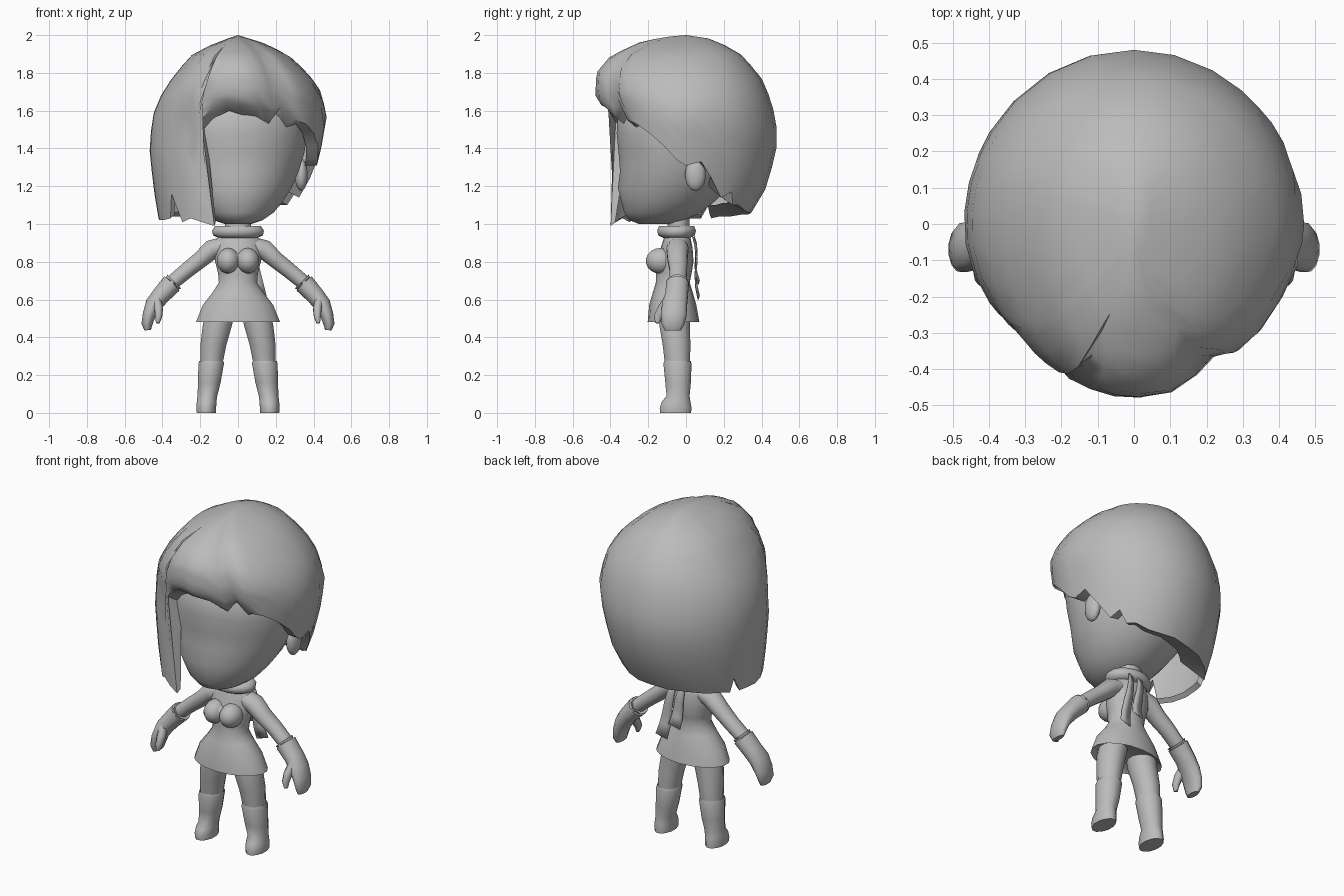
import bpy, bmesh, math
from mathutils import Vector

grey = bpy.data.materials.new("plain_grey")
grey.diffuse_color = (0.5, 0.5, 0.5, 1)


def finish(name, bm, angle=50):
    me = bpy.data.meshes.new(name)
    bmesh.ops.recalc_face_normals(bm, faces=bm.faces)
    bm.to_mesh(me)
    bm.free()
    ob = bpy.data.objects.new(name, me)
    bpy.context.collection.objects.link(ob)
    me.materials.append(grey)
    bpy.ops.object.select_all(action='DESELECT')
    ob.select_set(True)
    bpy.context.view_layer.objects.active = ob
    bpy.ops.object.shade_smooth_by_angle(angle=math.radians(angle))
    return ob


def mirror(ob):
    ob.modifiers.new("mirror", 'MIRROR')


def loft(name, rings, n=12, tilt=False, angle=50):
    """Skin of elliptical rings (x, y, z, half width, half depth)."""
    bm = bmesh.new()
    pts = [Vector(r[:3]) for r in rings]
    loops = []
    for i, (p, r) in enumerate(zip(pts, rings)):
        u, v = Vector((1, 0, 0)), Vector((0, 1, 0))
        if tilt:
            t = (pts[min(i + 1, len(pts) - 1)] - pts[max(i - 1, 0)]).normalized()
            u = v.cross(t).normalized()
            v = t.cross(u)
        loops.append([bm.verts.new(p + u * r[3] * math.cos(a) + v * r[4] * math.sin(a))
                      for a in (2 * math.pi * (k + .5) / n for k in range(n))])
    for a, b in zip(loops, loops[1:]):
        for k in range(n):
            bm.faces.new((a[k], a[(k + 1) % n], b[(k + 1) % n], b[k]))
    bm.faces.new(loops[0])
    bm.faces.new(loops[-1])
    return finish(name, bm, angle)


def ball(name, loc, size):
    bm = bmesh.new()
    bmesh.ops.create_uvsphere(bm, u_segments=14, v_segments=9, radius=1)
    for v in bm.verts:
        v.co = Vector([c * s + l for c, s, l in zip(v.co, size, loc)])
    return finish(name, bm)


def interp(table, x):
    for (x0, y0), (x1, y1) in zip(table, table[1:]):
        if (x0 - x) * (x1 - x) <= 0:
            return y0 + (y1 - y0) * (x - x0) / (x1 - x0)
    return table[-1][1]


# head with soft brow, cheeks and chin
loft("head", [(0, -.16, 1.0, .07, .09), (0, -.15, 1.02, .13, .15), (0, -.125, 1.06, .19, .205),
              (0, -.095, 1.12, .24, .25), (0, -.07, 1.19, .285, .293), (0, -.04, 1.28, .325, .312),
              (0, -.03, 1.38, .355, .33), (0, -.02, 1.48, .37, .35), (0, -.01, 1.56, .365, .355),
              (0, 0, 1.7, .3, .3), (0, 0, 1.78, .15, .15)], 24)
mirror(ball("ear", (.335, .05, 1.26), (.035, .055, .085)))

# hair outline by height for each side
RIGHT = [(2, 0), (1.96, .13), (1.9, .26), (1.8, .37), (1.7, .44), (1.57, .47), (1.4, .44), (1.2, .39), (.9, .27)]
LEFT = [(2, 0), (1.96, .12), (1.9, .24), (1.8, .33), (1.7, .40), (1.57, .455), (1.4, .47), (1.2, .45), (.9, .4)]
BACK = [(2, 0), (1.99, .1), (1.92, .27), (1.8, .38), (1.74, .42), (1.55, .48), (1.4, .48), (1.2, .43), (.9, .25)]
FRONT = [(2, 0), (1.99, .12), (1.96, .25), (1.89, .4), (1.8, .475), (1.68, .48), (1.6, .43), (1.5, .41), (.9, .42)]
# lower edge of the hair: (azimuth from +x, height)
EDGE = [(0, 1.31), (10, 1.33), (18, 1.24), (28, 1.14), (36, 1.17), (42, 1.1), (50, 1.1), (62, 1.07), (76, 1.06),
        (90, 1.06), (105, 1.05), (120, 1.05), (135, 1.04), (148, 1.04), (156, 1.03), (160, 1.12), (166, 1.03),
        (176, 1.03), (188, 1.02), (200, 1.02), (212, 1.03), (217, 1.16), (222, 1.01), (228, 1.03), (234, 1.01),
        (240, .99), (243, 1.54), (252, 1.62), (262, 1.65), (272, 1.63), (284, 1.62), (294, 1.56), (303, 1.62),
        (311, 1.55), (321, 1.53), (332, 1.48), (344, 1.41), (353, 1.34)]


def hair_point(deg, z, k=1.0, dz=0.0):
    if 215 < deg < 242 and z < 1.3:          # front lock sweeps inwards
        deg += 12 * (1.3 - z) / .3 * (deg - 215) / 25
    a = math.radians(deg)
    rx = interp(RIGHT if math.cos(a) > 0 else LEFT, z)
    ry = interp(BACK if math.sin(a) > 0 else FRONT, z)
    k *= 1 - .09 * math.exp(-((deg - 301) / 8) ** 2)   # parting crease
    return Vector((rx * k * math.cos(a), ry * k * math.sin(a), z + dz))


bm = bmesh.new()
ROWS = 12
top = bm.verts.new((0, 0, 2))
cols = []
for deg, e in EDGE:
    col = [bm.verts.new(hair_point(deg, 2 - (2 - e) * (i / ROWS) ** 1.6)) for i in range(1, ROWS + 1)]
    # turned-in rim under the fringe and at the nape
    k, dz = (.8, -.05) if deg > 242 else (.65, .06) if 18 < deg < 150 else (.94, .02)
    if deg > 320 or deg < 18:
        k, dz = .85, 0
    col.append(bm.verts.new(hair_point(deg, e, k, dz)))
    cols.append(col)
for a, b in zip(cols, cols[1:] + cols[:1]):
    bm.faces.new((top, a[0], b[0]))
    for i in range(ROWS):
        bm.faces.new((a[i], b[i], b[i + 1], a[i + 1]))
finish("hair", bm, 55)

# neck, rolled collar
loft("neck", [(0, -.04, .92, .07, .06), (0, -.04, 1.06, .07, .06)])
loft("collar", [(0, -.05, .925, .1, .07), (0, -.05, .94, .135, .098), (0, -.05, .965, .14, .105),
                (0, -.05, .988, .125, .095), (0, -.05, .99, .09, .065), (0, -.05, .96, .07, .05)], 16, angle=70)

# jacket body with flared skirt
loft("torso", [(0, -.05, .95, .08, .06), (0, -.047, .92, .12, .072), (0, -.05, .87, .127, .085),
               (0, -.06, .8, .123, .1), (0, -.065, .74, .107, .095), (0, -.07, .69, .103, .09),
               (0, -.07, .64, .135, .105), (0, -.07, .57, .19, .125), (0, -.066, .48, .226, .137),
               (0, -.066, .5, .19, .115)], 18, angle=60)
mirror(ball("chest", (.052, -.135, .805), (.062, .078, .068)))

# legs and boots
mirror(loft("leg", [(.09, -.055, .56, .08, .085), (.11, -.06, .46, .08, .083), (.13, -.05, .36, .071, .076),
                    (.142, -.045, .25, .06, .068)], 12))
mirror(loft("boot", [(.142, -.045, .25, .055, .06), (.141, -.045, .275, .066, .073), (.142, -.045, .26, .07, .077),
                     (.152, -.042, .16, .062, .07), (.162, -.042, .09, .054, .063), (.166, -.052, .06, .054, .078),
                     (.168, -.055, .025, .054, .087), (.168, -.055, 0, .052, .085)], 12))

# sleeves, gloves, fingers and thumbs
mirror(loft("arm", [(.07, -.045, .89, .045, .055), (.14, -.045, .865, .054, .06), (.2, -.045, .81, .046, .054),
                    (.27, -.04, .755, .043, .048), (.36, -.045, .68, .04, .045)], 12, True))
mirror(loft("glove", [(.36, -.045, .675, .04, .042), (.338, -.045, .695, .054, .058), (.35, -.045, .685, .057, .062),
                      (.41, -.05, .62, .05, .062), (.445, -.06, .575, .047, .068), (.47, -.065, .52, .036, .07),
                      (.482, -.07, .47, .03, .062), (.478, -.07, .438, .018, .045)], 12, True))
mirror(loft("thumb", [(.43, -.09, .6, .025, .03), (.42, -.125, .55, .024, .028), (.42, -.148, .51, .02, .024),
                      (.425, -.152, .475, .01, .013)], 8, True))

# two ribbon tails behind the collar
for name, x0, x1, low in (("ribbon_long", .05, .115, .6), ("ribbon_short", -.01, .03, .68)):
    bm = bmesh.new()
    rows = []
    for i in range(6):
        t = i / 5
        x, z, y = x0 + (x1 - x0) * t, .95 + (low - .95) * t, .035 + .035 * t + .01 * math.sin(6 * t)
        w = .018 + .018 * t
        rows.append([bm.verts.new((x - w, y, z)), bm.verts.new((x + w, y + .006, z + .02 * t))])
    for a, b in zip(rows, rows[1:]):
        bm.faces.new((a[0], a[1], b[1], b[0]))
    ob = finish(name, bm)
    ob.modifiers.new("thickness", 'SOLIDIFY').thickness = .006
